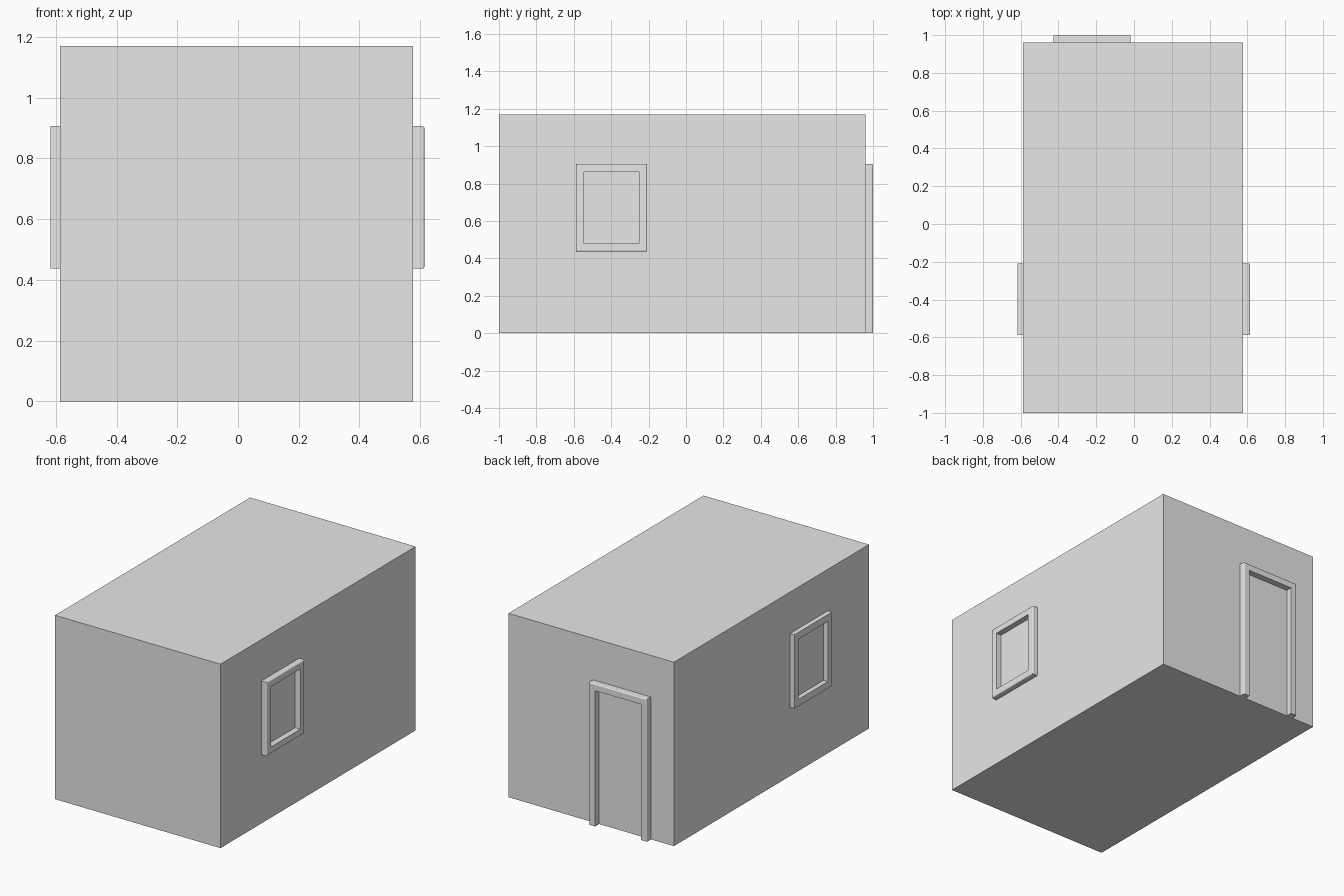
import bpy
import bmesh
from math import sin, cos, pi
from mathutils import Vector

cube = bpy.data.objects.get("Cube")
if cube:
    bpy.data.objects.remove(cube, do_unlink=True)

grey = bpy.data.materials.new("plain grey")
grey.use_nodes = True
GREY = (0.8, 0.8, 0.8, 1)
grey.diffuse_color = GREY
grey.node_tree.nodes["Principled BSDF"].inputs["Base Color"].default_value = GREY

# Wall planes of the room
LEFT, RIGHT, FRONT, BACK, TOP = 0.577, -0.587, -1.0, 0.96, 1.17


def add_object(name, bm):
    bmesh.ops.recalc_face_normals(bm, faces=bm.faces)
    mesh = bpy.data.meshes.new(name)
    bm.to_mesh(mesh)
    bm.free()
    mesh.materials.append(grey)
    obj = bpy.data.objects.new(name, mesh)
    bpy.context.collection.objects.link(obj)
    return obj


def frame(name, place, u, v, width, depth, radius, is_open=False):
    """Sweep a trim profile round a rectangle; place(u, v, out) maps to space."""
    # Profile as (inset from outer edge, distance out of the wall)
    profile = [(0, -0.01)]
    if radius:
        for i in range(4):
            a = i * pi / 6
            profile.append((radius * (1 - cos(a)), depth - radius * (1 - sin(a))))
    else:
        profile.append((0, depth))
    profile += [(width, depth), (width, -0.01)]
    bm = bmesh.new()
    rings = []
    for inset, out in profile:
        u0, u1 = u[0] + inset, u[1] - inset
        v0, v1 = v[0] + (0 if is_open else inset), v[1] - inset
        corners = [(u0, v0), (u0, v1), (u1, v1), (u1, v0)]
        rings.append([bm.verts.new(place(a, b, out)) for a, b in corners])
    n = len(rings)
    for i in range(n):
        a, b = rings[i], rings[(i + 1) % n]
        for j in range(3 if is_open else 4):
            k = (j + 1) % 4
            bm.faces.new((a[j], a[k], b[k], b[j]))
    if is_open:
        # Close the feet of the jambs
        for j in (0, 3):
            bm.faces.new([r[j] for r in rings])
    return add_object(name, bm)


# Room body
bm = bmesh.new()
bmesh.ops.create_cube(bm, size=1)
bmesh.ops.scale(bm, vec=(LEFT - RIGHT, BACK - FRONT, TOP), verts=bm.verts)
bmesh.ops.translate(bm, vec=((LEFT + RIGHT) / 2, (FRONT + BACK) / 2, TOP / 2), verts=bm.verts)
add_object("room_body", bm)

# Window frames on both long walls
WIN_Y, WIN_Z = (-0.588, -0.208), (0.437, 0.906)
frame("left_window_frame", lambda a, b, o: Vector((LEFT + o, a, b)),
      WIN_Y, WIN_Z, 0.043, 0.037, 0.007)
frame("right_window_frame", lambda a, b, o: Vector((RIGHT - o, a, b)),
      WIN_Y, WIN_Z, 0.043, 0.03, 0)

# Door frame on the back wall, open at the floor
frame("door_frame", lambda a, b, o: Vector((a, BACK + o, b)),
      (-0.426, -0.018), (0, 0.906), 0.043, 0.04, 0.007, is_open=True)
